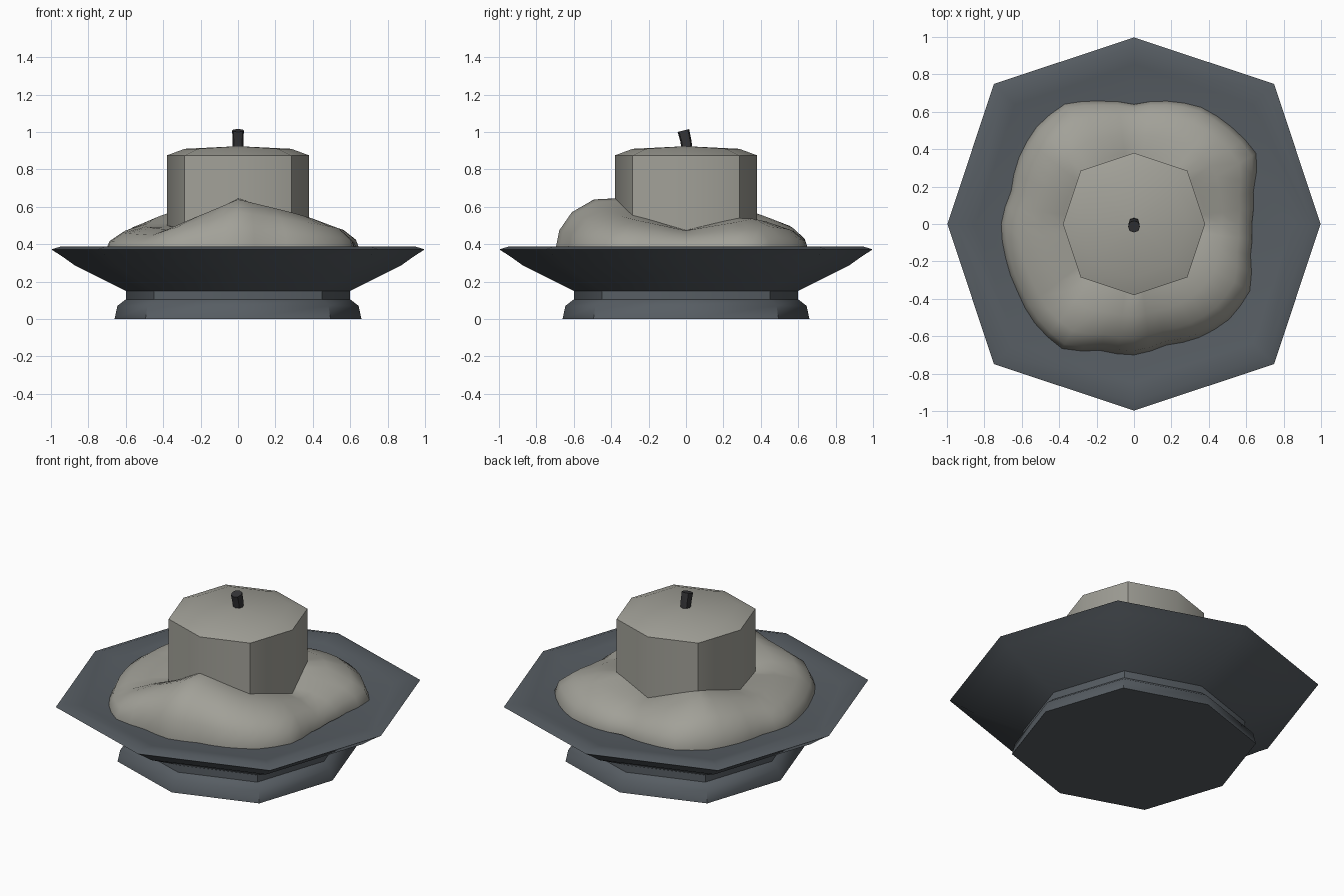
import bpy, bmesh, math

if "Cube" in bpy.data.objects:
    bpy.data.objects.remove(bpy.data.objects["Cube"])


def material(name, rgb):
    m = bpy.data.materials.new(name)
    m.diffuse_color = (*rgb, 1)
    m.use_nodes = True
    m.node_tree.nodes["Principled BSDF"].inputs["Base Color"].default_value = m.diffuse_color
    return m


def loft(name, rings, mat, angle=40):
    """Skin a list of equal-length vertex rings, bottom to top, and cap both ends."""
    bm = bmesh.new()
    loops = [[bm.verts.new(p) for p in ring] for ring in rings]
    n = len(loops[0])
    for a, b in zip(loops, loops[1:]):
        for i in range(n):
            j = (i + 1) % n
            bm.faces.new((a[i], a[j], b[j], b[i]))
    bm.faces.new(loops[0][::-1])
    bm.faces.new(loops[-1])
    bmesh.ops.recalc_face_normals(bm, faces=bm.faces)
    me = bpy.data.meshes.new(name)
    bm.to_mesh(me)
    bm.free()
    me.materials.append(mat)
    ob = bpy.data.objects.new(name, me)
    bpy.context.collection.objects.link(ob)
    bpy.ops.object.select_all(action='DESELECT')
    ob.select_set(True)
    bpy.context.view_layer.objects.active = ob
    bpy.ops.object.shade_smooth_by_angle(angle=math.radians(angle))
    return ob


def octagon(r, z, dx=0, dy=0, tilt=0):
    """Eight-sided ring whose diagonal corners sit at 0.75 of the width."""
    pts = []
    for i in range(8):
        k = r * (1.0607 if i % 2 else 1)
        a = i * math.pi / 4
        y = k * math.sin(a)
        pts.append((dx + k * math.cos(a), dy + y, z + tilt * y))
    return pts


dark = material("dish_metal", (0.095, 0.11, 0.125))
wax = material("wax", (0.36, 0.355, 0.315))
black = material("wick_char", (0.035, 0.035, 0.038))

# Footed dish
dish = [(0.66, 0), (0.645, 0.07), (0.60, 0.105), (0.60, 0.15), (0.87, 0.285),
        (0.94, 0.335), (0.998, 0.372), (0.95, 0.387), (0.85, 0.368), (0.6, 0.345), (0.1, 0.34)]
loft("dish", [octagon(r, z) for r, z in dish], dark)

# Candle body with softened top edge
candle = [(0.38, 0.34), (0.38, 0.875), (0.285, 0.91), (0.02, 0.923)]
loft("candle", [octagon(r, z) for r, z in candle], wax)

# Bent wick
wick = [(0.028, 0.90, 0.006, 0), (0.03, 0.95, 0, 0.05), (0.031, 1.008, -0.014, 0.25)]
loft("wick", [octagon(r, z, 0, y, t) for r, z, y, t in wick], black)

# Melted wax pool: outline radius every 15 degrees, contact height every 45
edge = [.63, .66, .755, .735, .72, .68, .64, .68, .74, .735, .71, .68,
        .71, .71, .72, .75, .77, .70, .70, .67, .70, .72, .715, .645]
height = [.475, .54, .49, .575, .50, .48, .645, .555]
slope = [(1.0, -0.03), (1.0, 0.0), (0.93, 0.40), (0.72, 0.74), (0.35, 0.98), (0, 1.0), (-0.4, 1.0)]
BASE, N = 0.375, 48


def sample(table, i):
    f = i / N * len(table)
    k = int(f)
    return table[k] + (table[(k + 1) % len(table)] - table[k]) * (f - k)


rings = []
for t, f in slope:
    ring = []
    for i in range(N):
        a = 2 * math.pi * i / N
        r = 0.38 + (sample(edge, i) - 0.38) * t
        z = 0.36 + (sample(height, i) - 0.36) * f
        ring.append((r * math.cos(a), r * math.sin(a), z))
    rings.append(ring)
loft("melted_wax", rings, wax, 60)
